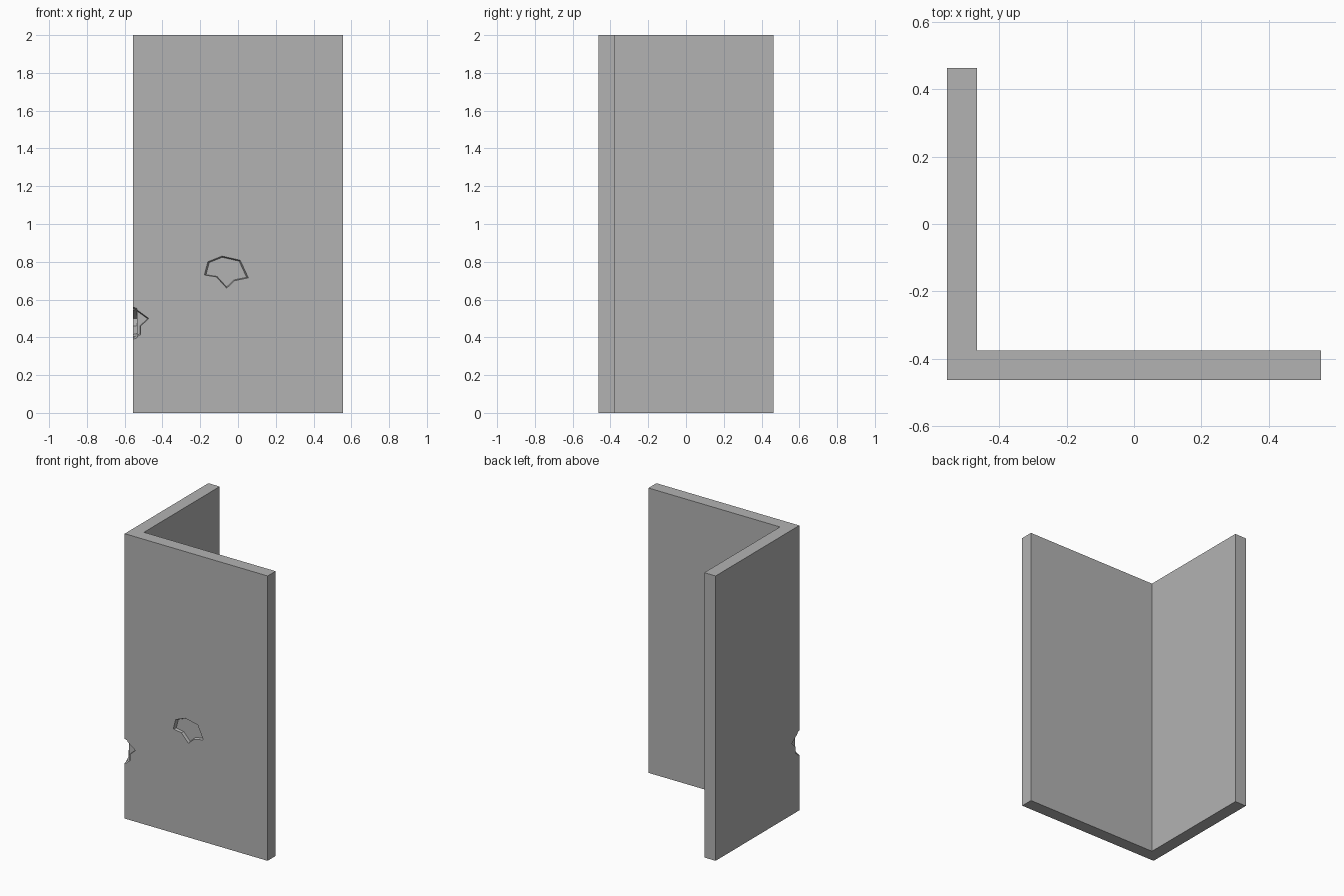
import bpy, bmesh

W, D, H, T = 0.555, 0.464, 2.0, 0.088   # half width, half depth, height, wall thickness
DENT = 0.02                              # depth of the chipped spots

cube = bpy.data.objects.get("Cube")
if cube:
    bpy.data.objects.remove(cube, do_unlink=True)

# Plain grey plaster
grey = bpy.data.materials.new("plaster grey")
grey.use_nodes = True
colour = (0.45, 0.45, 0.45, 1)
grey.diffuse_color = colour
grey.node_tree.nodes["Principled BSDF"].inputs["Base Color"].default_value = colour


def loft(name, lower, upper):
    """Closed solid between two matching outlines."""
    bm = bmesh.new()
    a = [bm.verts.new(p) for p in lower]
    b = [bm.verts.new(p) for p in upper]
    n = len(a)
    bm.faces.new(a)
    bm.faces.new(b)
    for i in range(n):
        j = (i + 1) % n
        bm.faces.new((a[i], a[j], b[j], b[i]))
    bmesh.ops.recalc_face_normals(bm, faces=bm.faces)
    mesh = bpy.data.meshes.new(name)
    bm.to_mesh(mesh)
    bm.free()
    mesh.materials.append(grey)
    obj = bpy.data.objects.new(name, mesh)
    bpy.context.collection.objects.link(obj)
    return obj


def chip(name, outline, centre, place):
    """Tapered cutter: outline in wall coordinates, narrowing with depth."""
    def ring(depth):
        s = 1 - 0.08 * depth / DENT
        return [place(centre[0] + (u - centre[0]) * s,
                      centre[1] + (z - centre[1]) * s, depth) for u, z in outline]
    return loft(name, ring(-DENT), ring(DENT))


def on_front(u, z, depth):
    return (-W + u, -D + depth, z)


def on_side(u, z, depth):
    return (-W + depth, -D + u, z)


# L-shaped wall corner
plan = [(-W, -D), (W, -D), (W, -D + T), (-W + T, -D + T), (-W + T, D), (-W, D)]
wall = loft("corner_wall", [(x, y, 0) for x, y in plan], [(x, y, H) for x, y in plan])

# Chipped spots: one in the front face, one wrapped round the outer corner
spot = [(0.377, 0.73), (0.395, 0.80), (0.47, 0.83), (0.567, 0.808),
        (0.61, 0.715), (0.538, 0.70), (0.495, 0.66), (0.44, 0.72)]
nick = [(-0.06, 0.60), (0, 0.56), (0.083, 0.50), (0.04, 0.46),
        (0.04, 0.415), (0, 0.39), (-0.06, 0.36)]
cutters = [chip("front_chip", spot, (0.49, 0.75), on_front),
           chip("corner_chip_front", nick, (0, 0.48), on_front),
           chip("corner_chip_side", nick, (0, 0.48), on_side)]

# Cut the spots out of the wall
bpy.context.view_layer.objects.active = wall
for cutter in cutters:
    cutter.hide_render = True
    cut = wall.modifiers.new(cutter.name, 'BOOLEAN')
    cut.operation = 'DIFFERENCE'
    cut.solver = 'EXACT'
    cut.object = cutter
    bpy.ops.object.modifier_apply(modifier=cut.name)
    bpy.data.objects.remove(cutter, do_unlink=True)
